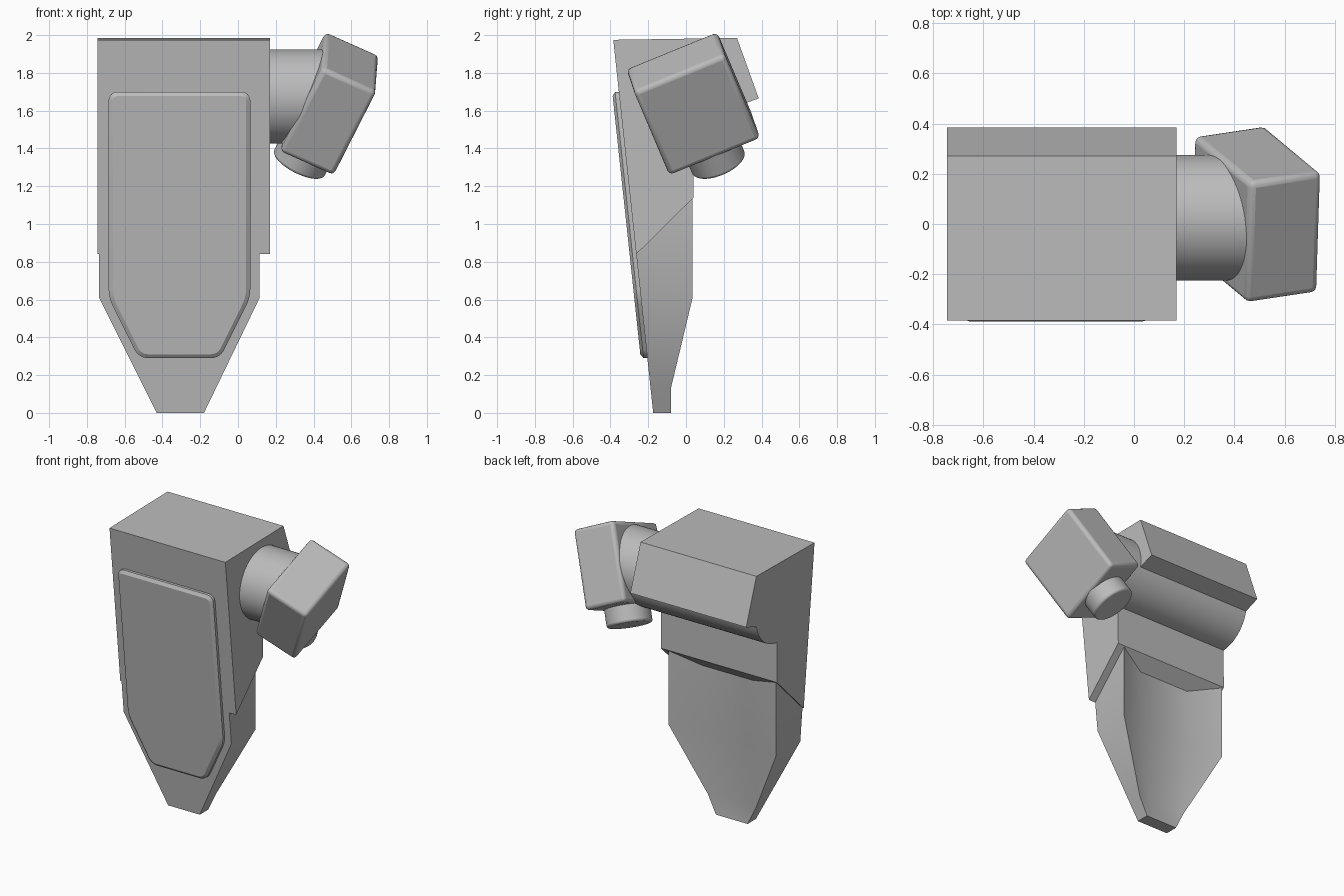
import bpy, bmesh
from math import radians, cos, sin
from mathutils import Vector, Matrix

cube = bpy.data.objects.get("Cube")
if cube:
    bpy.data.objects.remove(cube, do_unlink=True)

grey = bpy.data.materials.new("plain_grey")
grey.use_nodes = True
colour = (0.5, 0.5, 0.5, 1)
grey.diffuse_color = colour
grey.node_tree.nodes["Principled BSDF"].inputs["Base Color"].default_value = colour


def finish(bm, name, smooth=30, bevel=0):
    bmesh.ops.recalc_face_normals(bm, faces=bm.faces)
    mesh = bpy.data.meshes.new(name)
    bm.to_mesh(mesh)
    bm.free()
    mesh.materials.append(grey)
    ob = bpy.data.objects.new(name, mesh)
    bpy.context.collection.objects.link(ob)
    bpy.ops.object.select_all(action="DESELECT")
    ob.select_set(True)
    bpy.context.view_layer.objects.active = ob
    bpy.ops.object.shade_smooth_by_angle(angle=radians(smooth))
    if bevel:
        mod = ob.modifiers.new("rounded_edges", "BEVEL")
        mod.width, mod.segments = bevel, 3
        mod.limit_method, mod.angle_limit = "ANGLE", radians(40)
    return ob


def loft(sections):
    bm = bmesh.new()
    rings = [[bm.verts.new(p) for p in s] for s in sections]
    n = len(rings[0])
    for a, b in zip(rings, rings[1:]):
        for i in range(n):
            j = (i + 1) % n
            bm.faces.new((a[i], a[j], b[j], b[i]))
    bm.faces.new(rings[0])
    bm.faces.new(rings[-1])
    return bm


def cylinder(name, start, end, radius, bevel=0):
    start, end = Vector(start), Vector(end)
    axis = end - start
    bm = bmesh.new()
    bmesh.ops.create_cone(bm, cap_ends=True, segments=64, radius1=radius, radius2=radius,
                          depth=axis.length,
                          matrix=Matrix.Translation((start + end) / 2)
                          @ axis.to_track_quat("Z", "Y").to_matrix().to_4x4())
    return finish(bm, name, bevel=bevel)


def front_y(z):
    return -0.385 + (1.975 - z) * 0.107


# Upper housing: side profile with a rounded barrel under the back overhang
AXIS_Y, AXIS_Z, BARREL = 0.025, 1.675, 0.25
profile = [(-0.385, 1.975), (0.27, 1.985), (0.385, 1.665)]
for i in range(13):
    a = radians(-12 - 75 * i / 12)
    profile.append((AXIS_Y + BARREL * cos(a), AXIS_Z + BARREL * sin(a)))
profile += [(0.04, 1.14), (front_y(0.84), 0.84)]
finish(loft([[(x, y, z) for y, z in profile] for x in (-0.745, 0.17)]), "upper_housing")

# Lower blade: tapered sections with a shallow channel down the back
sections = []
for z, x0, x1, back, depth in ((1.25, -0.735, 0.115, 0.035, 0.08),
                               (0.61, -0.735, 0.115, 0.035, 0.08),
                               (0.13, -0.495, -0.117, -0.08, 0.01),
                               (0, -0.43, -0.18, -0.08, 0)):
    f, w = front_y(z), x1 - x0
    sections.append([(x0, f, z), (x1, f, z), (x1, back, z),
                     (x1 - 0.25 * w, back - depth, z),
                     (x0 + 0.28 * w, back - depth, z), (x0, back, z)])
finish(loft(sections), "lower_blade", smooth=35)

# Raised front panel with rounded corners and a chamfered rim
bm = bmesh.new()
outline = [(-0.685, 1.7), (0.065, 1.7), (0.065, 0.61), (-0.095, 0.29), (-0.525, 0.29), (-0.685, 0.61)]
bm.faces.new([bm.verts.new((x, front_y(z) + 0.01, z)) for x, z in outline])
bmesh.ops.bevel(bm, geom=bm.verts[:], offset=0.045, segments=4, profile=0.5, affect="VERTICES")
base = bm.faces[:]
ext = bmesh.ops.extrude_face_region(bm, geom=base, use_keep_orig=True)
new = [g for g in ext["geom"] if isinstance(g, bmesh.types.BMVert)]
bmesh.ops.translate(bm, verts=new, vec=(0, -0.03, 0))
cap = [g for g in ext["geom"] if isinstance(g, bmesh.types.BMFace)]
bmesh.ops.recalc_face_normals(bm, faces=bm.faces)
bmesh.ops.inset_region(bm, faces=cap, thickness=0.022, depth=0.015)
finish(bm, "front_panel", smooth=20)

# Side arm
cylinder("side_arm", (0.1, AXIS_Y, AXIS_Z), (0.45, AXIS_Y, AXIS_Z), BARREL)

# Tilted head block
u = Vector((0.28, 0.042, -0.125)).normalized()
w = Vector((0.23, -0.185, 0.435))
w = (w - w.dot(u) * u).normalized()
v = w.cross(u)
centre = Vector((0.485, 0.0385, 1.637))
frame = Matrix((u, v, w)).transposed().to_4x4()
bm = bmesh.new()
bmesh.ops.create_cube(bm, size=1, matrix=Matrix.Translation(centre) @ frame
                      @ Matrix.Diagonal((0.315, 0.52, 0.535, 1)))
finish(bm, "head_block", bevel=0.025)

# Round nozzle under the head
foot = centre - w * 0.2
cylinder("head_nozzle", foot, centre - w * 0.385, 0.15, bevel=0.015)
